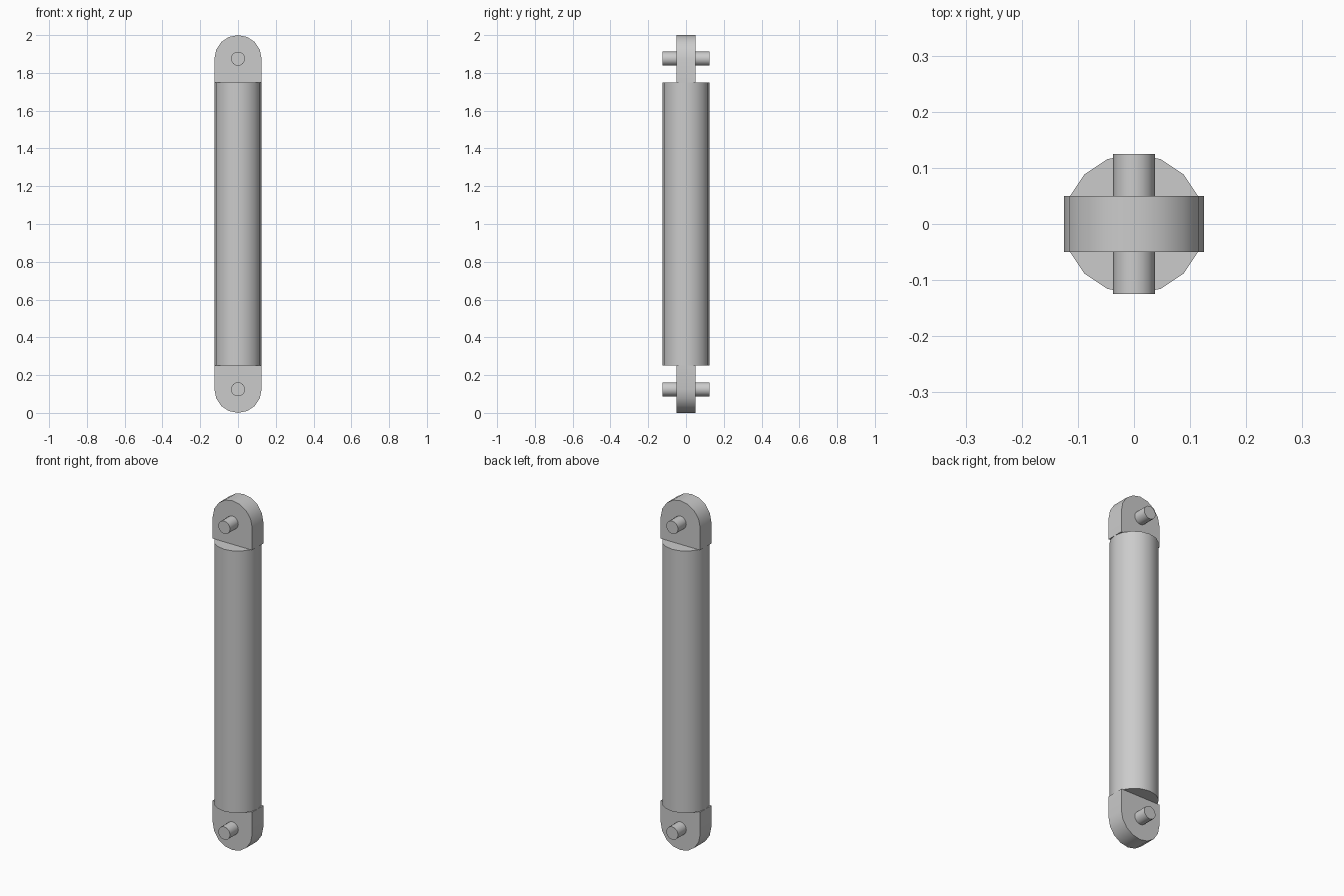
import bpy
import bmesh
from math import radians, sin, cos, pi
from mathutils import Matrix

RADIUS, HEIGHT, SIDES = 0.125, 2.0, 16
TAB_LENGTH, TAB_HALF = 0.25, 0.05
PIN_RADIUS = 0.037

cube = bpy.data.objects.get("Cube")
if cube:
    bpy.data.objects.remove(cube, do_unlink=True)

# Single grey finish
grey = bpy.data.materials.new("plain_grey")
grey.use_nodes = True
shade = (0.6, 0.6, 0.6, 1)
grey.diffuse_color = shade
grey.node_tree.nodes["Principled BSDF"].inputs["Base Color"].default_value = shade


def add_object(name, bm):
    bmesh.ops.recalc_face_normals(bm, faces=bm.faces)
    mesh = bpy.data.meshes.new(name)
    bm.to_mesh(mesh)
    bm.free()
    mesh.materials.append(grey)
    obj = bpy.data.objects.new(name, mesh)
    bpy.context.collection.objects.link(obj)
    bpy.ops.object.select_all(action='DESELECT')
    obj.select_set(True)
    bpy.context.view_layer.objects.active = obj
    bpy.ops.object.shade_smooth_by_angle(angle=radians(30))


def cylinder(name, radius, length, z, along_y=False):
    bm = bmesh.new()
    turn = Matrix.Rotation(pi / 2, 4, 'X') if along_y else Matrix()
    bmesh.ops.create_cone(bm, cap_ends=True, segments=SIDES, radius1=radius,
                          radius2=radius, depth=length,
                          matrix=Matrix.Translation((0, 0, z)) @ turn)
    add_object(name, bm)


def end_tab(name, top):
    # Straight sides at the rod, half-round outer end
    half = SIDES // 2
    profile = [(RADIUS, TAB_LENGTH)]
    profile += [(RADIUS * cos(pi * i / half), RADIUS - RADIUS * sin(pi * i / half))
                for i in range(half + 1)]
    profile.append((-RADIUS, TAB_LENGTH))
    bm = bmesh.new()
    verts = [bm.verts.new((x, -TAB_HALF, HEIGHT - z if top else z))
             for x, z in profile]
    face = bm.faces.new(verts)
    grown = bmesh.ops.extrude_face_region(bm, geom=[face])["geom"]
    moved = [v for v in grown if isinstance(v, bmesh.types.BMVert)]
    bmesh.ops.translate(bm, verts=moved, vec=(0, 2 * TAB_HALF, 0))
    add_object(name, bm)


# Main rod
cylinder("rod", RADIUS, HEIGHT - 2 * TAB_LENGTH, HEIGHT / 2)

# Matching tabs and cross pins at both ends
for label, top in (("lower", False), ("upper", True)):
    end_tab(label + "_tab", top)
    cylinder(label + "_pin", PIN_RADIUS, 2 * RADIUS,
             HEIGHT - RADIUS if top else RADIUS, along_y=True)
